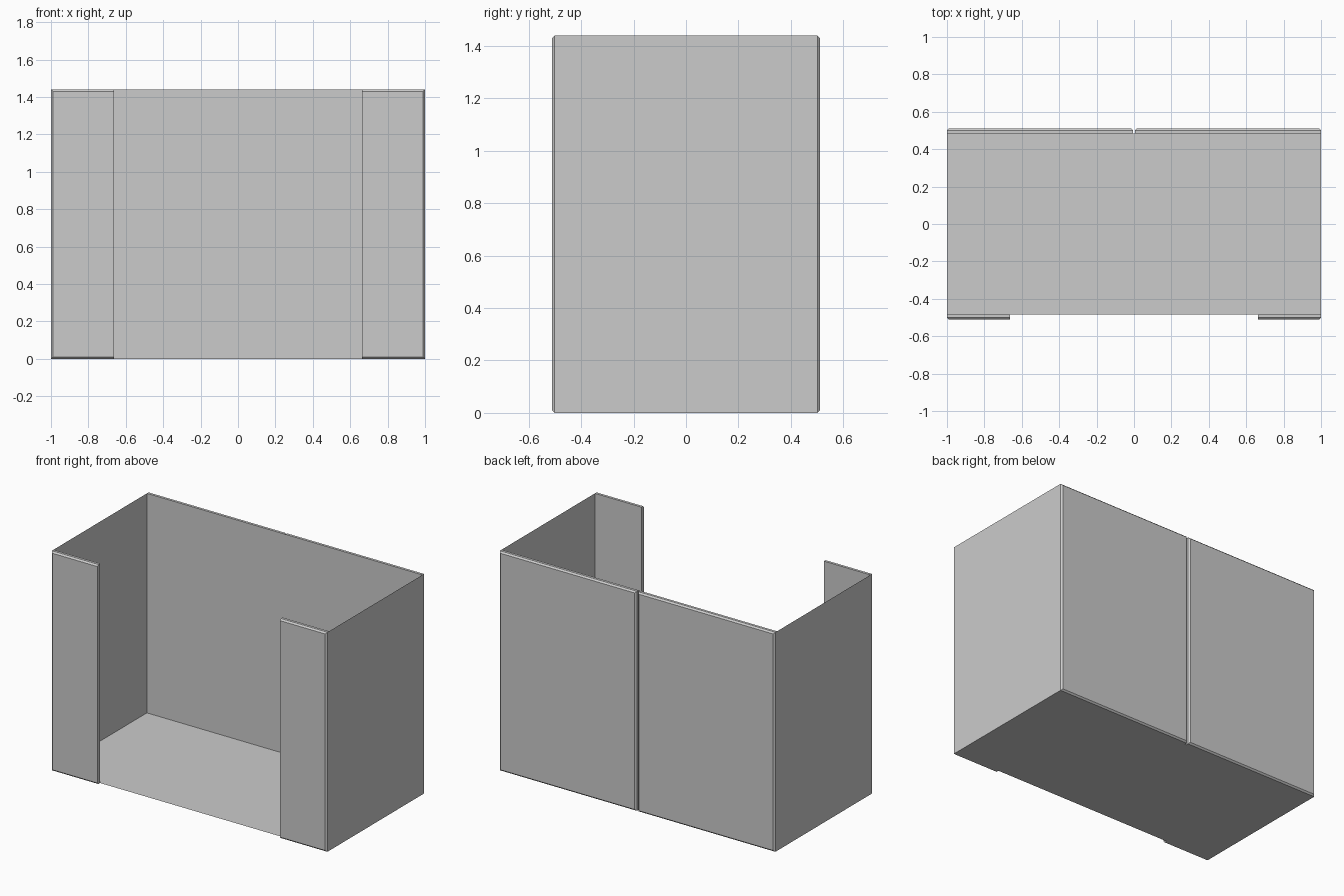
import bpy, bmesh

if "Cube" in bpy.data.objects:
    bpy.data.objects.remove(bpy.data.objects["Cube"])

# Main dimensions
W, D, H = 1.0, 0.484, 1.44      # half width, half depth, height
T, C = 0.027, 0.01              # panel thickness, chamfer
OPEN, GAP = 0.662, 0.005        # half opening, half seam between back panels

grey = bpy.data.materials.new("grey")
grey.use_nodes = True
grey.diffuse_color = (0.6, 0.6, 0.6, 1)
grey.node_tree.nodes["Principled BSDF"].inputs["Base Color"].default_value = (0.6, 0.6, 0.6, 1)


def make(name, faces):
    """Object from a list of faces, each a list of corner points."""
    bm = bmesh.new()
    for corners in faces:
        bm.faces.new([bm.verts.new(c) for c in corners])
    bmesh.ops.remove_doubles(bm, verts=bm.verts, dist=1e-5)
    bmesh.ops.recalc_face_normals(bm, faces=bm.faces)
    mesh = bpy.data.meshes.new(name)
    bm.to_mesh(mesh)
    bm.free()
    mesh.materials.append(grey)
    obj = bpy.data.objects.new(name, mesh)
    bpy.context.collection.objects.link(obj)
    return obj


def panel(name, x0, x1, side, c0, c1):
    """Raised panel on the front (-1) or back (+1), open at its base,
    with chamfers c0 and c1 at its two upright edges."""
    def ring(y, a, b, c):
        return [(x0 + a, y, c), (x1 - b, y, c), (x1 - b, y, H - c), (x0 + a, y, H - c)]
    rings = [ring(side * D, 0, 0, 0),
             ring(side * (D + T - C), 0, 0, 0),
             ring(side * (D + T), c0, c1, C)]
    faces = [rings[-1]]
    for low, high in zip(rings, rings[1:]):
        for i in range(4):
            j = (i + 1) % 4
            faces.append([low[i], low[j], high[j], high[i]])
    return make(name, faces)


def sheet_xz(name, x0, x1, y):
    return make(name, [[(x0, y, 0), (x1, y, 0), (x1, y, H), (x0, y, H)]])


# Thin shell of the box
make("floor", [[(-W, -D, 0), (W, -D, 0), (W, D, 0), (-W, D, 0)]])
sheet_xz("back_wall", -W, W, D)
for side, s in (("left", 1), ("right", -1)):
    make(side + "_wall", [[(s * W, -D, 0), (s * W, D, 0), (s * W, D, H), (s * W, -D, H)]])

    # Front returns beside the opening, and the back panels
    a, b = sorted((s * OPEN, s * W))
    sheet_xz(side + "_front_wall", a, b, -D)
    panel(side + "_front_panel", a, b, -1, 0 if s > 0 else C, C if s > 0 else 0)
    a, b = sorted((s * GAP, s * W))
    panel(side + "_back_panel", a, b, 1, C, C)
